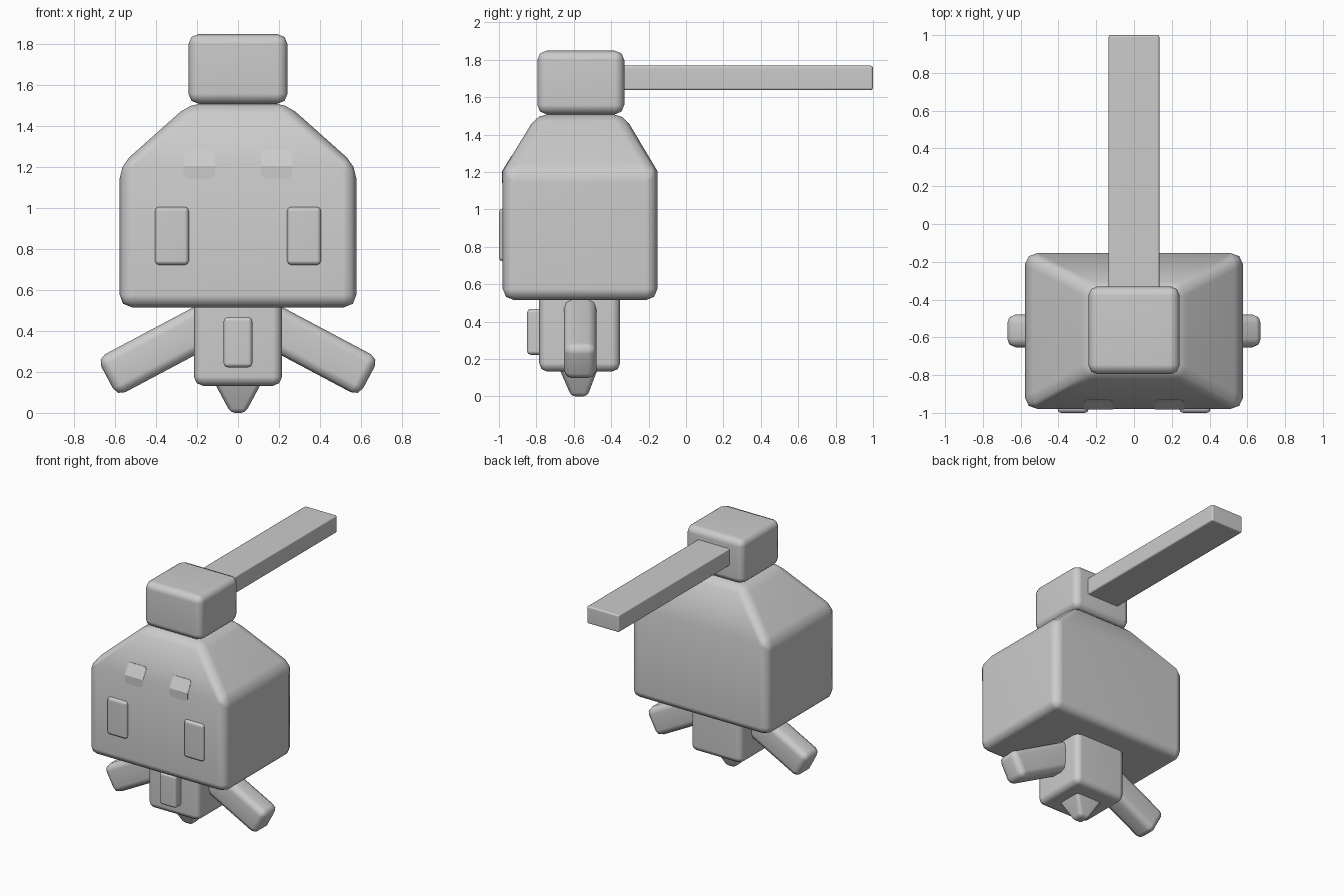
import bpy, bmesh, math
from mathutils import Vector, Matrix

if "Cube" in bpy.data.objects:
    bpy.data.objects.remove(bpy.data.objects["Cube"])

grey = bpy.data.materials.new("plain grey")
grey.diffuse_color = (0.6, 0.6, 0.6, 1)
grey.use_nodes = True
grey.node_tree.nodes["Principled BSDF"].inputs["Base Color"].default_value = grey.diffuse_color


def finish(name, bm, bevel=0.0, segments=2):
    """Turn a bmesh into a smooth object with softened edges."""
    bmesh.ops.recalc_face_normals(bm, faces=bm.faces)
    for f in bm.faces:
        f.smooth = bevel > 0
    me = bpy.data.meshes.new(name)
    bm.to_mesh(me)
    bm.free()
    me.materials.append(grey)
    ob = bpy.data.objects.new(name, me)
    bpy.context.collection.objects.link(ob)
    if bevel:
        b = ob.modifiers.new("bevel", 'BEVEL')
        b.width, b.segments = bevel, segments
        b.limit_method, b.angle_limit = 'ANGLE', math.radians(35)
        ob.modifiers.new("normals", 'WEIGHTED_NORMAL')
    return ob


def box(name, x, y, z, bevel, matrix=None):
    """Box from (min, max) ranges, optionally transformed."""
    bm = bmesh.new()
    bmesh.ops.create_cube(bm, size=1)
    for v in bm.verts:
        v.co = Vector([(r[0] + r[1]) / 2 + c * (r[1] - r[0])
                       for r, c in zip((x, y, z), v.co)])
    if matrix:
        bm.transform(matrix)
    return finish(name, bm, bevel)


def loft(name, rings, bevel):
    """Stacked rectangles (half width, y min, y max, z) joined into a solid."""
    bm = bmesh.new()
    loops = [[bm.verts.new(p) for p in ((-w, a, z), (w, a, z), (w, b, z), (-w, b, z))]
             for w, a, b, z in rings]
    bm.faces.new(loops[0])
    bm.faces.new(loops[-1])
    for lo, hi in zip(loops, loops[1:]):
        for i in range(4):
            j = (i + 1) % 4
            bm.faces.new((lo[i], lo[j], hi[j], hi[i]))
    return finish(name, bm, bevel)


# Head with sloping top
loft("head", [(0.577, -0.98, -0.153, 0.515),
              (0.577, -0.98, -0.153, 1.205),
              (0.235, -0.795, -0.335, 1.51)], 0.06)

# Block on top and the long bar pointing backwards
box("top_block", (-0.242, 0.242), (-0.795, -0.33), (1.508, 1.848), 0.05)
box("bar", (-0.135, 0.135), (-0.42, 1.0), (1.637, 1.768), 0.012)

# Torso, chest plate and tapered foot
box("torso", (-0.215, 0.215), (-0.785, -0.352), (0.132, 0.6), 0.045)
box("chest_plate", (-0.07, 0.07), (-0.85, -0.72), (0.222, 0.468), 0.02)
loft("foot", [(0.036, -0.613, -0.527, 0.0),
              (0.125, -0.685, -0.465, 0.165)], 0.022)

for s, side in ((-1, "left"), (1, "right")):
    # Arm sloping down and out
    m = Matrix.Translation((s * 0.10, -0.566, 0.459)) @ Matrix.Rotation(s * math.radians(28), 4, 'Y')
    box(side + "_arm", sorted((0, s * 0.61)), (-0.087, 0.087), (-0.105, 0.105), 0.045, m)

    # Eye
    box(side + "_eye", sorted((s * 0.24, s * 0.405)), (-1.0, -0.93), (0.722, 1.005), 0.02)

    # Brow: thin plate folded over the front ridge of the head
    bm = bmesh.new()
    low = [(0.112, 1.205), (0.112, 1.16), (0.132, 1.142), (0.245, 1.142), (0.265, 1.16), (0.265, 1.205)]
    high = [(0.265, 1.27), (0.25, 1.285), (0.127, 1.285), (0.112, 1.27)]
    v = [bm.verts.new((s * x, -0.983 + max(0, z - 1.205) * 0.607, z)) for x, z in low + high]
    bm.faces.new(v[:6])
    bm.faces.new([v[0], v[5]] + v[6:])
    ext = bmesh.ops.extrude_face_region(bm, geom=bm.faces[:], use_keep_orig=True)
    bmesh.ops.translate(bm, vec=(0, 0.007, 0),
                        verts=[g for g in ext["geom"] if isinstance(g, bmesh.types.BMVert)])
    finish(side + "_brow", bm)
